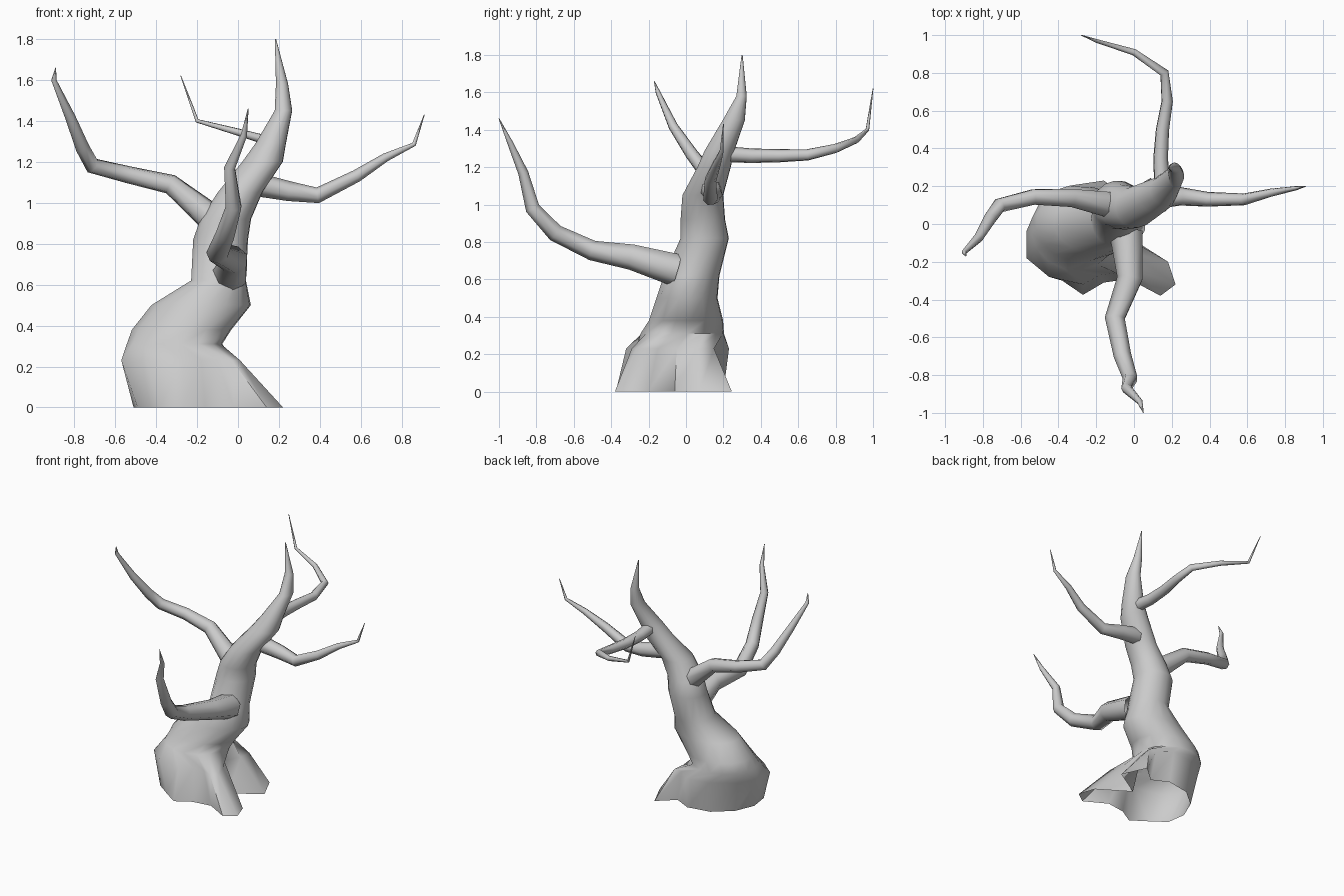
import bpy, bmesh, math
from mathutils import Vector


def loft(name, rings, angle=65):
    """Skin a list of equal-length point rings, leaving both ends open."""
    bm = bmesh.new()
    loops = [[bm.verts.new(p) for p in ring] for ring in rings]
    n = len(loops[0])
    for a, b in zip(loops, loops[1:]):
        for i in range(n):
            j = (i + 1) % n
            bm.faces.new((a[i], a[j], b[j], b[i]))
    bm.normal_update()
    mesh = bpy.data.meshes.new(name)
    bm.to_mesh(mesh)
    bm.free()
    obj = bpy.data.objects.new(name, mesh)
    bpy.context.collection.objects.link(obj)
    bpy.ops.object.select_all(action='DESELECT')
    bpy.context.view_layer.objects.active = obj
    obj.select_set(True)
    bpy.ops.object.shade_smooth_by_angle(angle=math.radians(angle))
    return obj


def branch(name, path, sides=7):
    """Tapered tube along (x, y, z, radius) points."""
    pts = [Vector(p[:3]) for p in path]
    rings, side = [], None
    for i, p in enumerate(pts):
        before = (p - pts[i - 1]).normalized() if i else Vector()
        after = (pts[i + 1] - p).normalized() if i < len(pts) - 1 else Vector()
        t = (before + after).normalized()
        if side is None:
            side = t.orthogonal()
        side = (side - t * side.dot(t)).normalized()
        up = t.cross(side)
        r = path[i][3]
        rings.append([p + r * (math.cos(a) * side + math.sin(a) * up)
                      for a in (math.tau * k / sides for k in range(sides))])
    return loft(name, rings)


# Flared base with two roots: outline on the ground, and just below the crotch
ground = [(.17, .07), (.09, .245), (-.03, .14), (-.15, .2), (-.32, .17), (-.45, .06),
          (-.51, -.08), (-.49, -.22), (-.38, -.3), (-.27, -.375), (-.16, -.31),
          (-.02, -.29), (.14, -.38), (.22, -.32), (.18, -.2), (-.04, -.06)]
flare = [(-.02, .06), (-.01, .15), (-.07, .15), (-.16, .23), (-.33, .2), (-.49, .09),
         (-.57, -.04), (-.57, -.18), (-.45, -.28), (-.27, -.32), (-.18, -.27),
         (-.1, -.26), (-.03, -.29), (.01, -.25), (-.02, -.15), (-.08, -.05)]
rings = [[(x, y, 0) for x, y in ground], [(x, y, .23) for x, y in flare]]

# Bent, leaning trunk: centre x, centre y, height, half width, half depth
for cx, cy, z, rx, ry in [
        (-.31, -.02, .31, .235, .225), (-.275, 0, .38, .245, .2),
        (-.18, .005, .5, .245, .165), (-.095, .03, .62, .135, .15),
        (-.085, .1, .82, .135, .13), (-.06, .09, .92, .125, .12),
        (.01, .09, 1.05, .11, .11), (.12, .15, 1.2, .1, .09),
        (.16, .18, 1.29, .075, .08), (.222, .255, 1.45, .043, .06),
        (.215, .297, 1.58, .03, .028), (.183, .3, 1.8, .003, .003)]:
    angles = [math.radians(30 + 22.5 * i) for i in range(16)]
    rings.append([(cx + rx * math.cos(a), cy + ry * math.sin(a), z) for a in angles])
loft("trunk", rings)

# Four bare branches
branch("left_branch", [
    (-.1, .1, .9, .075), (-.33, .14, 1.09, .05), (-.53, .145, 1.135, .043),
    (-.71, .1, 1.18, .04), (-.76, .03, 1.27, .035), (-.82, -.07, 1.42, .026),
    (-.9, -.15, 1.6, .013), (-.89, -.17, 1.66, .002)])
branch("right_branch", [
    (.08, .13, 1.09, .06), (.25, .145, 1.055, .05), (.39, .13, 1.035, .04),
    (.58, .13, 1.13, .032), (.72, .165, 1.22, .022), (.86, .19, 1.285, .011),
    (.91, .2, 1.43, .002)])
branch("front_branch", [
    (-.04, -.05, .65, .09), (-.02, -.29, .72, .07), (-.1, -.5, .755, .055),
    (-.06, -.7, .85, .048), (-.02, -.82, .98, .04), (-.04, -.87, 1.17, .028),
    (.03, -.94, 1.33, .016), (.05, -1, 1.46, .002)])
branch("back_branch", [
    (.15, .18, 1.27, .045), (.14, .35, 1.26, .04), (.15, .5, 1.26, .036),
    (.175, .65, 1.265, .031), (.16, .8, 1.3, .025), (0, .91, 1.345, .018),
    (-.2, .97, 1.4, .01), (-.28, 1, 1.62, .002)])
